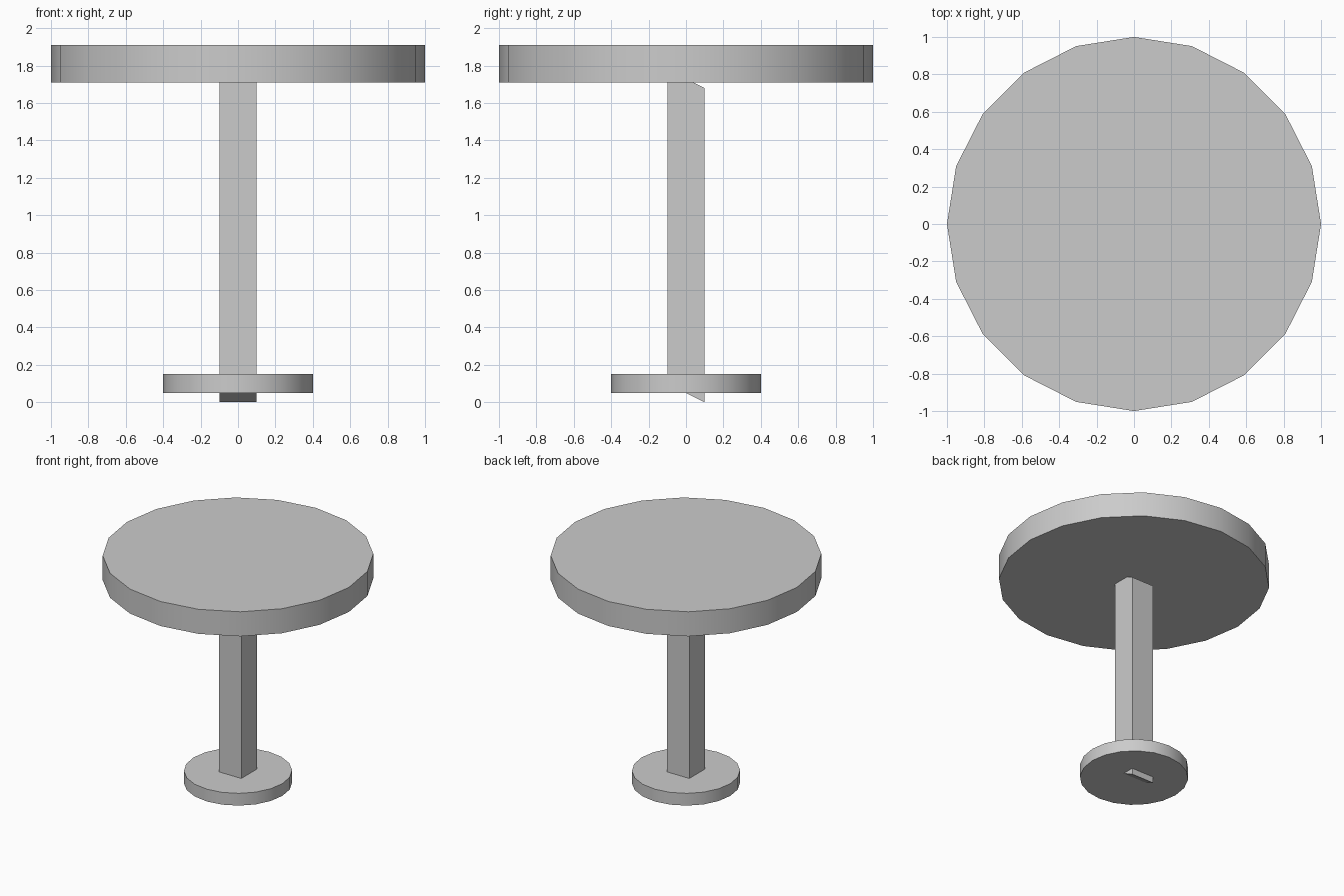
import bpy

if "Cube" in bpy.data.objects:
    bpy.data.objects.remove(bpy.data.objects["Cube"])


def disc(name, radius, z0, z1):
    # 20-sided disc with smooth rim and sharp edges
    bpy.ops.mesh.primitive_cylinder_add(
        vertices=20, radius=radius, depth=z1 - z0, location=(0, 0, (z0 + z1) / 2))
    ob = bpy.context.object
    ob.name = name
    bpy.ops.object.shade_smooth_by_angle()
    return ob


# Round top and foot
disc("table_top", 1.0, 1.71, 1.91)
disc("base_plate", 0.4, 0.05, 0.15)

# Square post with slanted ends, lower towards the back
bpy.ops.mesh.primitive_cube_add(size=1)
post = bpy.context.object
post.name = "post"
for v in post.data.vertices:
    v.co.x *= 0.2
    v.co.y *= 0.2
    end = 0.05 if v.co.z < 0 else 1.73
    v.co.z = end - 0.5 * v.co.y
